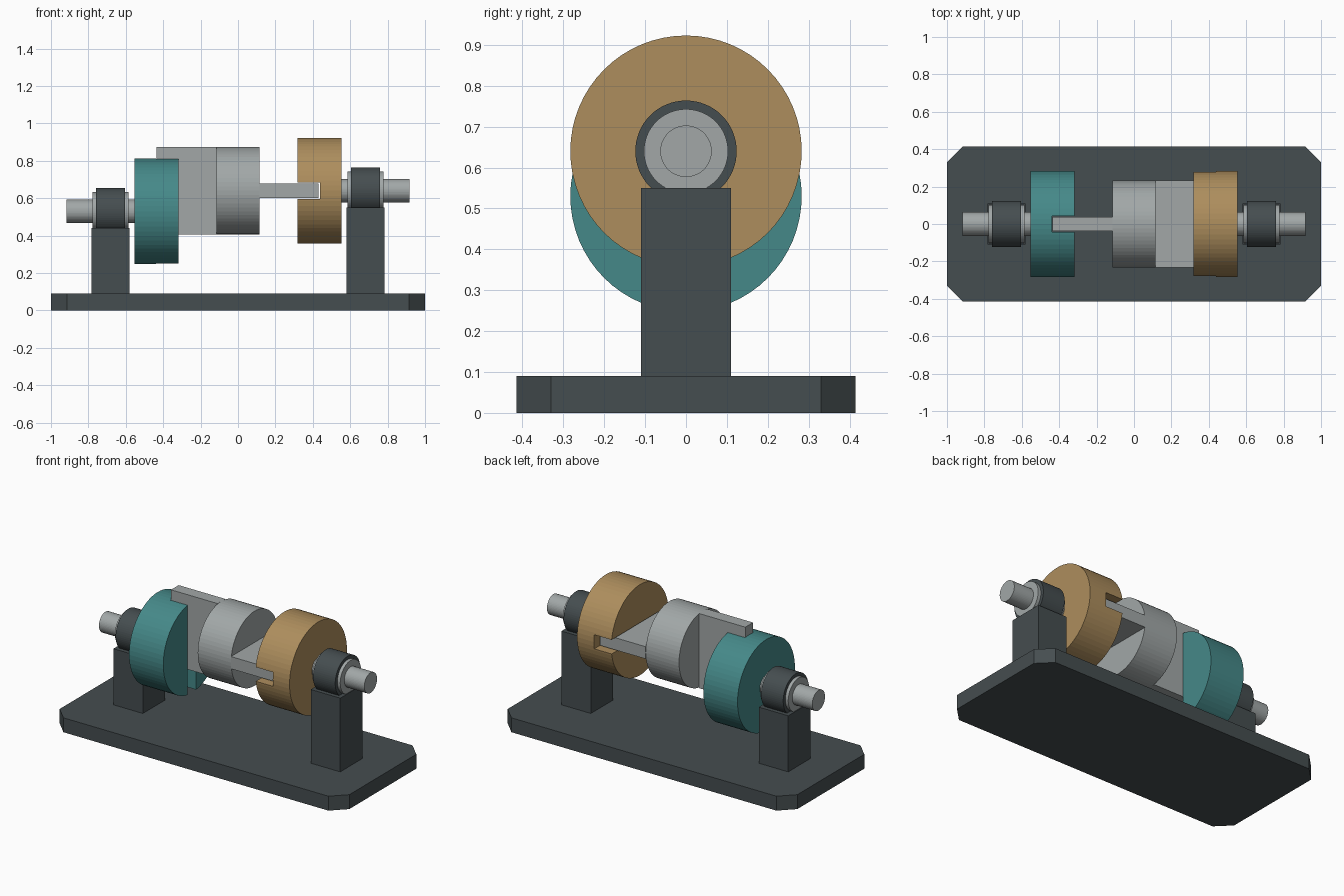
import bpy
import bmesh
from math import pi

if "Cube" in bpy.data.objects:
    bpy.data.objects.remove(bpy.data.objects["Cube"])

AXIS_L, AXIS_R = 0.53, 0.64      # heights of the two parallel shafts


def material(name, rgb):
    m = bpy.data.materials.new(name)
    m.diffuse_color = (*rgb, 1)
    m.use_nodes = True
    m.node_tree.nodes["Principled BSDF"].inputs["Base Color"].default_value = m.diffuse_color
    return m


DARK = material("dark_iron", (0.06, 0.075, 0.08))
STEEL = material("steel", (0.36, 0.39, 0.39))
TEAL = material("teal", (0.06, 0.25, 0.25))
BRASS = material("brass", (0.42, 0.27, 0.11))


def finish(obj, name, mat):
    obj.name = name
    if mat:
        obj.data.materials.append(mat)
    return obj


def box(name, x, y, z, mat=None):
    """Box from (min, max) pairs."""
    bpy.ops.mesh.primitive_cube_add(size=1, location=[sum(p) / 2 for p in (x, y, z)])
    o = bpy.context.object
    o.scale = [p[1] - p[0] for p in (x, y, z)]
    bpy.ops.object.transform_apply(location=False, rotation=False, scale=True)
    return finish(o, name, mat)


def rod(name, x0, x1, r, z, mat, sides=64):
    """Cylinder lying along x at height z."""
    bpy.ops.mesh.primitive_cylinder_add(vertices=sides, radius=r, depth=abs(x1 - x0),
                                        location=((x0 + x1) / 2, 0, z), rotation=(0, pi / 2, 0))
    return finish(bpy.context.object, name, mat)


def boolean(obj, tool, operation):
    mod = obj.modifiers.new(operation.lower(), 'BOOLEAN')
    mod.operation, mod.object, mod.solver = operation, tool, 'EXACT'
    bpy.context.view_layer.objects.active = obj
    bpy.ops.object.modifier_apply(modifier=mod.name)
    bpy.data.objects.remove(tool)


# base plate with clipped corners
base = box("base_plate", (-1, 1), (-0.415, 0.415), (0, 0.09), DARK)
bm = bmesh.new()
bm.from_mesh(base.data)
corners = [e for e in bm.edges if abs(e.verts[0].co.z - e.verts[1].co.z) > 0.01]
bmesh.ops.bevel(bm, geom=corners, offset=0.085, segments=1, affect='EDGES')
bm.to_mesh(base.data)
bm.free()

# pedestal, bearing, shaft and slotted hub on each side
for side, s, axis, mat in (("left", -1, AXIS_L, TEAL), ("right", 1, AXIS_R, BRASS)):
    xs = sorted((s * 0.58, s * 0.783))
    box(side + "_pedestal", xs, (-0.11, 0.11), (0.09, axis - 0.09), DARK)
    rod(side + "_bearing_housing", s * 0.605, s * 0.758, 0.124, axis, DARK)
    rod(side + "_bearing_sleeve", s * 0.585, s * 0.778, 0.103, axis, STEEL)
    rod(side + "_shaft", s * 0.54, s * 0.916, 0.063, axis, STEEL, 48)
    hub = rod(side + "_hub", s * 0.318, s * 0.554, 0.283, axis, mat)
    cut_x = sorted((s * 0.2, s * 0.438))
    if s < 0:
        slot = box("slot", cut_x, (-0.042, 0.042), (axis - 0.4, axis + 0.4))
    else:
        slot = box("slot", cut_x, (-0.4, 0.4), (axis - 0.044, axis + 0.044))
    boolean(hub, slot, 'DIFFERENCE')

# floating centre disc with two crossed tongues
disc = rod("centre_disc", -0.115, 0.115, 0.233, AXIS_R, STEEL)
R = 0.233
box("vertical_tongue", (-0.436, -0.115), (-0.038, 0.038), (AXIS_R - R, AXIS_R + R), STEEL)
box("horizontal_tongue", (0.115, 0.43), (-R, R), (AXIS_R - 0.038, AXIS_R + 0.038), STEEL)
